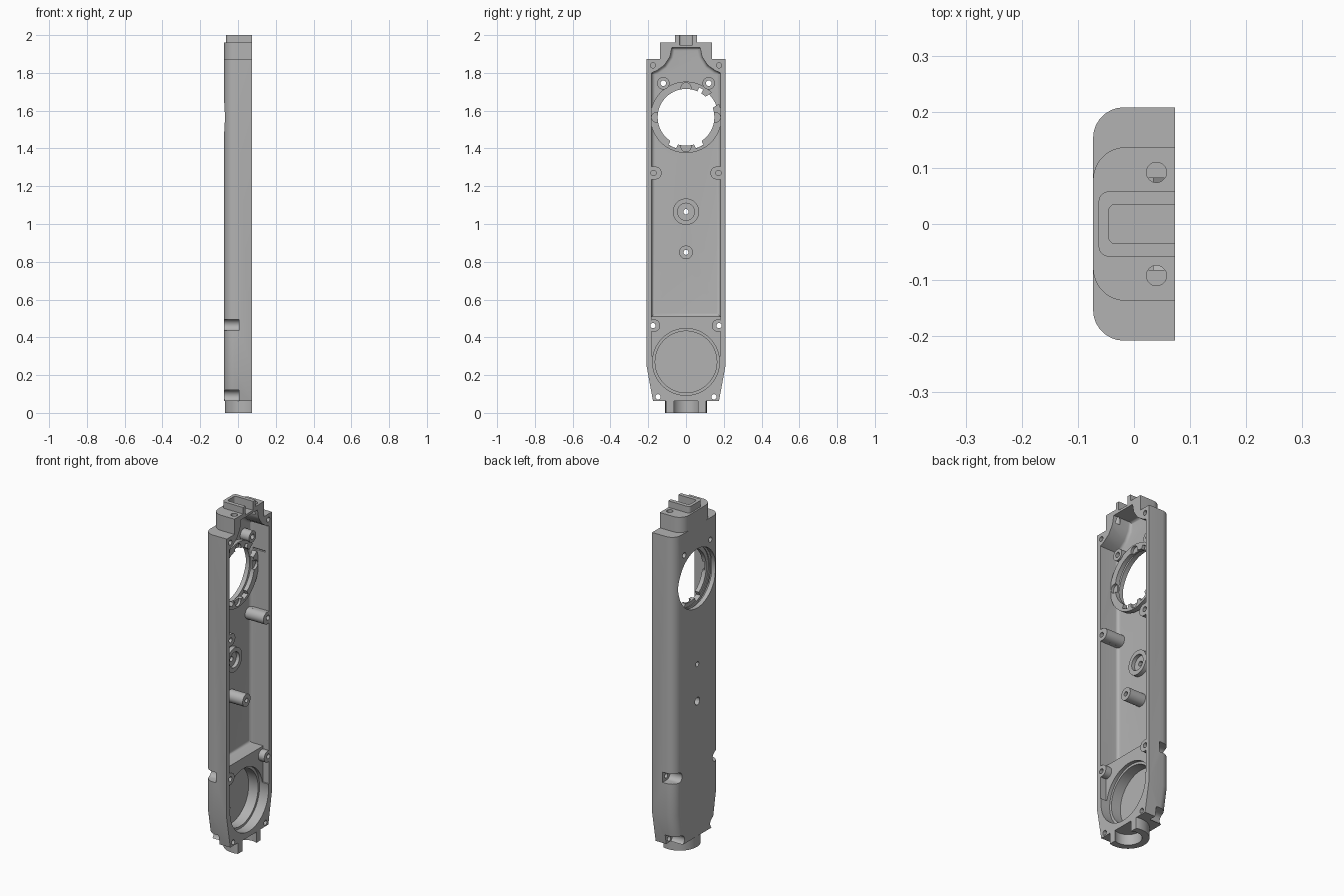
import bpy, bmesh
from math import sin, cos, pi, radians, acos
from mathutils import Vector

if "Cube" in bpy.data.objects:
    bpy.data.objects.remove(bpy.data.objects["Cube"])

BACK, RIM = -0.073, 0.073      # closed side and open side
FLOOR = -0.047
OUT = 0.2                      # cutters run past the surface to here


def prism(name, pts, lo, hi, axis="X", radius=0, pick=None):
    """Extrude a profile along X (y,z points) or Z (x,y points), rounding picked edges."""
    bm = bmesh.new()

    def place(p, d):
        return Vector((d, *p)) if axis == "X" else Vector((*p, d))
    rings = [[bm.verts.new(place(p, d)) for p in pts] for d in (lo, hi)]
    for ring in rings:
        bm.faces.new(ring)
    n = len(pts)
    for i in range(n):
        j = (i + 1) % n
        bm.faces.new((rings[0][i], rings[0][j], rings[1][j], rings[1][i]))
    bmesh.ops.recalc_face_normals(bm, faces=bm.faces)
    if radius:
        edges = [e for e in bm.edges if pick(*(v.co for v in e.verts))]
        bmesh.ops.bevel(bm, geom=edges, offset=radius, segments=7,
                        profile=0.5, affect="EDGES")
    mesh = bpy.data.meshes.new(name)
    bm.to_mesh(mesh)
    bm.free()
    ob = bpy.data.objects.new(name, mesh)
    bpy.context.collection.objects.link(ob)
    return ob


def circle(a, b, r, n=48):
    return [(a + r * cos(2 * pi * (i + 0.5) / n), b + r * sin(2 * pi * (i + 0.5) / n))
            for i in range(n)]


def rod(y, z, r, lo, hi, n=32):
    return prism("rod", circle(y, z, r, n), lo, hi)


def rect(a0, a1, b0, b1):
    return [(a0, b0), (a1, b0), (a1, b1), (a0, b1)]


def mirrored(half):
    return half + [(-y, z) for y, z in reversed(half)]


def combine(op, *parts):
    """Boolean the parts into the housing and discard them."""
    for part in parts:
        mod = housing.modifiers.new("bool", "BOOLEAN")
        mod.operation, mod.solver, mod.object = op, "EXACT", part
        graph = bpy.context.evaluated_depsgraph_get()
        mesh = bpy.data.meshes.new_from_object(housing.evaluated_get(graph))
        housing.modifiers.clear()
        housing.data = mesh
        bpy.data.objects.remove(part)


def add(*parts):
    combine("UNION", *parts)


def cut(*parts):
    combine("DIFFERENCE", *parts)


def long_back_edge(a, b):
    return max(a.x, b.x) < BACK + 0.001 and abs(a.z - b.z) > 0.1


def upright_back_edge(a, b):
    return a.x < 0 and b.x < 0 and abs(a.z - b.z) > 0.01


def floor_edge(a, b):
    return max(a.x, b.x) < FLOOR + 0.001


# Outer body, rounded along the closed side
housing = prism("housing", mirrored([(0.175, 0.064), (0.208, 0.245), (0.208, 1.873)]),
                BACK, RIM, radius=0.055, pick=long_back_edge)

# Stepped neck at the top and half-round collar at the bottom
add(prism("neck", rect(BACK, RIM, -0.137, 0.137), 1.8, 1.962, "Z", 0.058, upright_back_edge),
    prism("neck_top", rect(-0.063, RIM, -0.058, 0.058), 1.9, 2.0, "Z", 0.018, upright_back_edge))
start = acos(0.3)
collar = [(0.04 + 0.11 * cos(t), 0.11 * sin(t))
          for t in (start + (2 * pi - 2 * start) * i / 40 for i in range(41))]
add(prism("collar", collar, 0, 0.08, "Z"))

# Main cavity, neck slot and collar bore
cut(prism("cavity", mirrored([(0.182, 0.51), (0.182, 1.80), (0.155, 1.812), (0.115, 1.84),
                              (0.085, 1.885), (0.075, 1.935)]),
          FLOOR, OUT, radius=0.018, pick=floor_edge),
    prism("slot", rect(-0.045, OUT, -0.035, 0.035), 1.948, 2.1, "Z", 0.012, upright_back_edge),
    prism("bore", circle(0.04, 0, 0.072), -0.1, 0.062, "Z"))

# Lower ledge and stepped round recess
cut(prism("ledge", rect(-0.182, 0.182, 0.30, 0.53), 0.035, OUT),
    prism("recess_step", circle(0, 0.27, 0.177, 64), 0.015, OUT),
    prism("recess", circle(0, 0.27, 0.163, 64), -0.045, OUT))

# Flange for the large opening, with its two screw posts
add(prism("flange", circle(0, 1.565, 0.189, 64), -0.03, 0.0))
for s in (-1, 1):
    add(rod(s * 0.12, 1.745, 0.033, -0.06, 0.01),
        # side wall pillars and lower pillars
        rod(s * 0.163, 1.27, 0.034, -0.045, RIM),
        prism("web", rect(min(s * 0.163, s * 0.19), max(s * 0.163, s * 0.19), 1.236, 1.304),
              -0.045, RIM),
        rod(s * 0.17, 0.462, 0.033, 0.02, RIM))

# Bosses along the centre line
add(rod(0, 1.065, 0.07, -0.06, -0.022, 48),
    rod(0, 0.85, 0.036, -0.06, 0.055))
cut(rod(0, 1.065, 0.045, -0.042, OUT, 48),
    rod(0, 1.065, 0.014, -OUT, OUT),
    rod(0, 0.85, 0.013, -OUT, OUT),
    rod(0, 0.85, 0.022, -OUT, -0.02))

# Large opening: counterbore, through hole, slots and pockets
cut(prism("counterbore", circle(0, 1.565, 0.172, 64), -OUT, -0.025),
    prism("opening", circle(0, 1.565, 0.15, 64), -OUT, OUT))
for deg, half in ((33, 0.035), (62, 0.012), (245, 0.022), (295, 0.022)):
    c, s = cos(radians(deg)), sin(radians(deg))
    reach = 0.2 if deg == 33 else 0.172
    cut(prism("notch", [(u * c - v * s, 1.565 + u * s + v * c)
                        for u, v in rect(0.1, reach, -half, half)], -0.03, 0.05))
for k in range(4):
    cut(rod(0.156 * cos(k * pi / 2), 1.565 + 0.156 * sin(k * pi / 2), 0.026, -0.015, 0.05))

# Screw holes, and head notches cut into the outer corners
for s in (-1, 1):
    for y, z in ((0.175, 1.84), (0.172, 1.27), (0.175, 0.462), (0.148, 0.085)):
        cut(rod(s * y, z, 0.014, 0.0 if z < 1 else 0.02, OUT, 24))
    cut(rod(s * 0.12, 1.745, 0.015, -OUT, OUT, 24))
    cut(prism("neck_hole", circle(0.04, s * 0.092, 0.018, 24), 1.9, 2.1, "Z"))
    for y, z in ((0.17, 0.465), (0.148, 0.09)):
        arc = [(s * (y - 0.03 * sin(t)), z + 0.03 * cos(t))
               for t in (pi * i / 12 for i in range(13))]
        cut(prism("head_notch", arc + [(s * 0.3, z - 0.03), (s * 0.3, z + 0.03)], -OUT, 0.005))

# Plain grey finish
grey = bpy.data.materials.new("cast grey")
grey.use_nodes = True
colour = (0.45, 0.45, 0.45, 1)
grey.diffuse_color = colour
grey.node_tree.nodes["Principled BSDF"].inputs["Base Color"].default_value = colour
housing.data.materials.clear()
housing.data.materials.append(grey)
for face in housing.data.polygons:
    face.material_index = 0

bpy.ops.object.select_all(action="DESELECT")
housing.select_set(True)
bpy.context.view_layer.objects.active = housing
bpy.ops.object.shade_smooth_by_angle(angle=radians(30))
